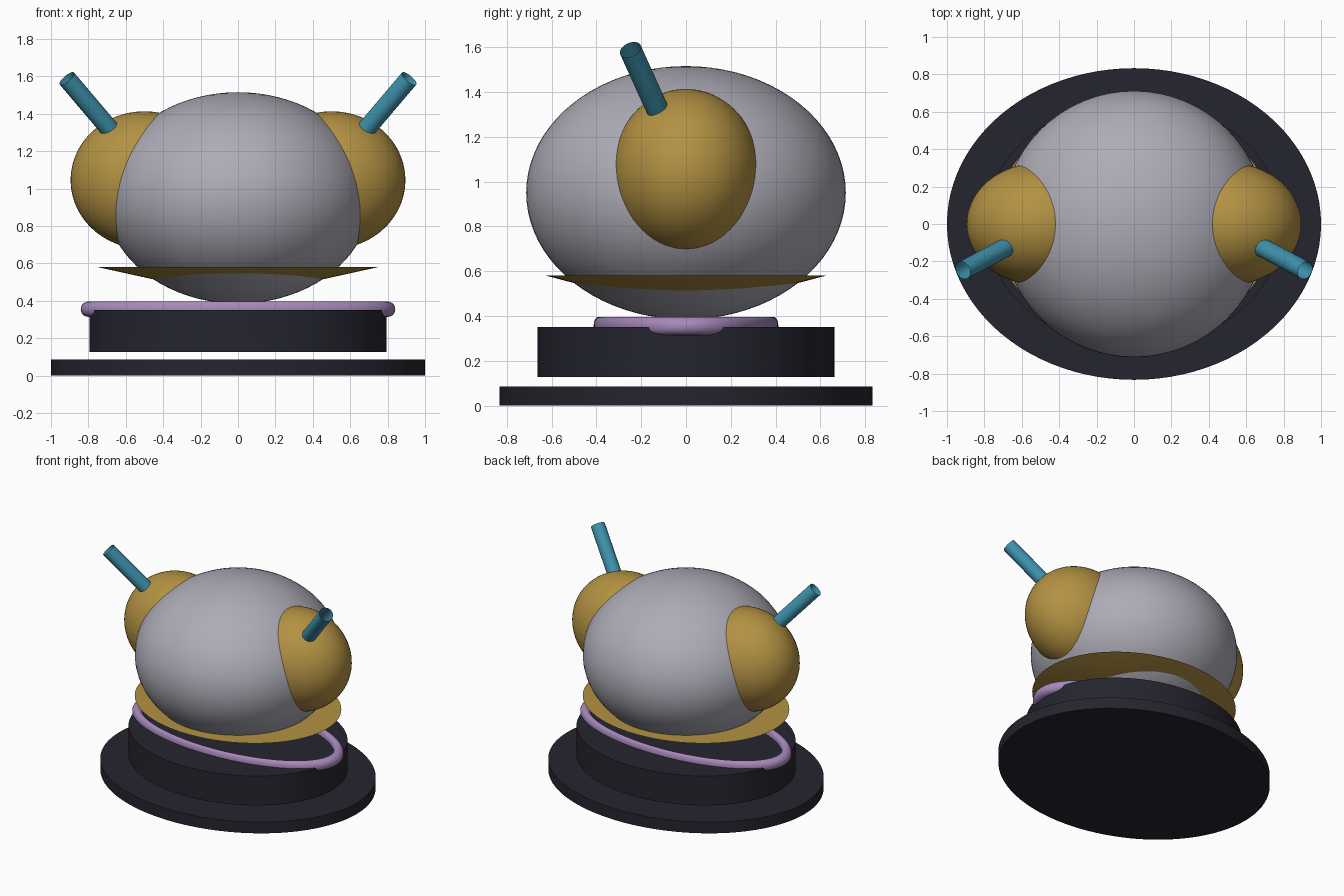
import bpy, math
from mathutils import Vector

if "Cube" in bpy.data.objects:
    bpy.data.objects.remove(bpy.data.objects["Cube"])


def material(name, color):
    m = bpy.data.materials.new(name)
    m.diffuse_color = (*color, 1)
    m.use_nodes = True
    m.node_tree.nodes["Principled BSDF"].inputs["Base Color"].default_value = m.diffuse_color
    return m


DARK = material("dark navy", (0.018, 0.018, 0.028))
GREY = material("pale grey", (0.42, 0.41, 0.47))
GOLD = material("gold", (0.45, 0.285, 0.055))
LILAC = material("lilac", (0.39, 0.25, 0.50))
TEAL = material("teal", (0.05, 0.29, 0.42))


def finish(name, mat, scale=(1, 1, 1)):
    ob = bpy.context.object
    ob.name = name
    ob.scale = scale
    ob.data.materials.append(mat)
    bpy.ops.object.transform_apply(location=False, rotation=False, scale=True)
    bpy.ops.object.shade_smooth_by_angle(angle=math.radians(35))
    return ob


def disc(name, mat, rx, ry, z0, z1):
    bpy.ops.mesh.primitive_cylinder_add(vertices=96, radius=1, depth=1,
                                        location=(0, 0, (z0 + z1) / 2))
    return finish(name, mat, (rx, ry, z1 - z0))


def ellipsoid(name, mat, center, radii):
    bpy.ops.mesh.primitive_uv_sphere_add(segments=64, ring_count=40, radius=1, location=center)
    return finish(name, mat, radii)


# Stepped oval stand
disc("base_plate", DARK, 1.0, 0.833, 0.0, 0.085)
disc("pedestal", DARK, 0.795, 0.662, 0.127, 0.35)

# Narrow oval ring lying on the pedestal
bpy.ops.mesh.primitive_torus_add(major_segments=96, minor_segments=20, major_radius=0.80,
                                 minor_radius=0.041, location=(0, 0, 0.355))
finish("oval_ring", LILAC, (1, 0.49, 1))

# Shallow saucer collar, pointing down, flat on top
bpy.ops.mesh.primitive_cone_add(vertices=96, radius1=0.0, radius2=0.75, depth=0.165,
                                location=(0, 0, 0.4975))
finish("collar", GOLD, (1, 0.833, 1))

# Main body
ellipsoid("body", GREY, (0, 0, 0.95), (0.71, 0.713, 0.565))

# Side bulges, each with an open tube leaning out and forward
for side, label in ((1, "right"), (-1, "left")):
    ellipsoid(label + "_bulge", GOLD, (0.5 * side, 0, 1.045), (0.395, 0.328, 0.368))
    tip = Vector((0.915 * side, -0.248, 1.588))
    axis = Vector((0.225 * side, -0.12, 0.265)).normalized()
    length = 0.41
    bpy.ops.mesh.primitive_cylinder_add(vertices=32, radius=0.05, depth=length,
                                        end_fill_type='NOTHING',
                                        location=tip - axis * length / 2,
                                        rotation=axis.to_track_quat('Z', 'Y').to_euler())
    finish(label + "_tube", TEAL)
